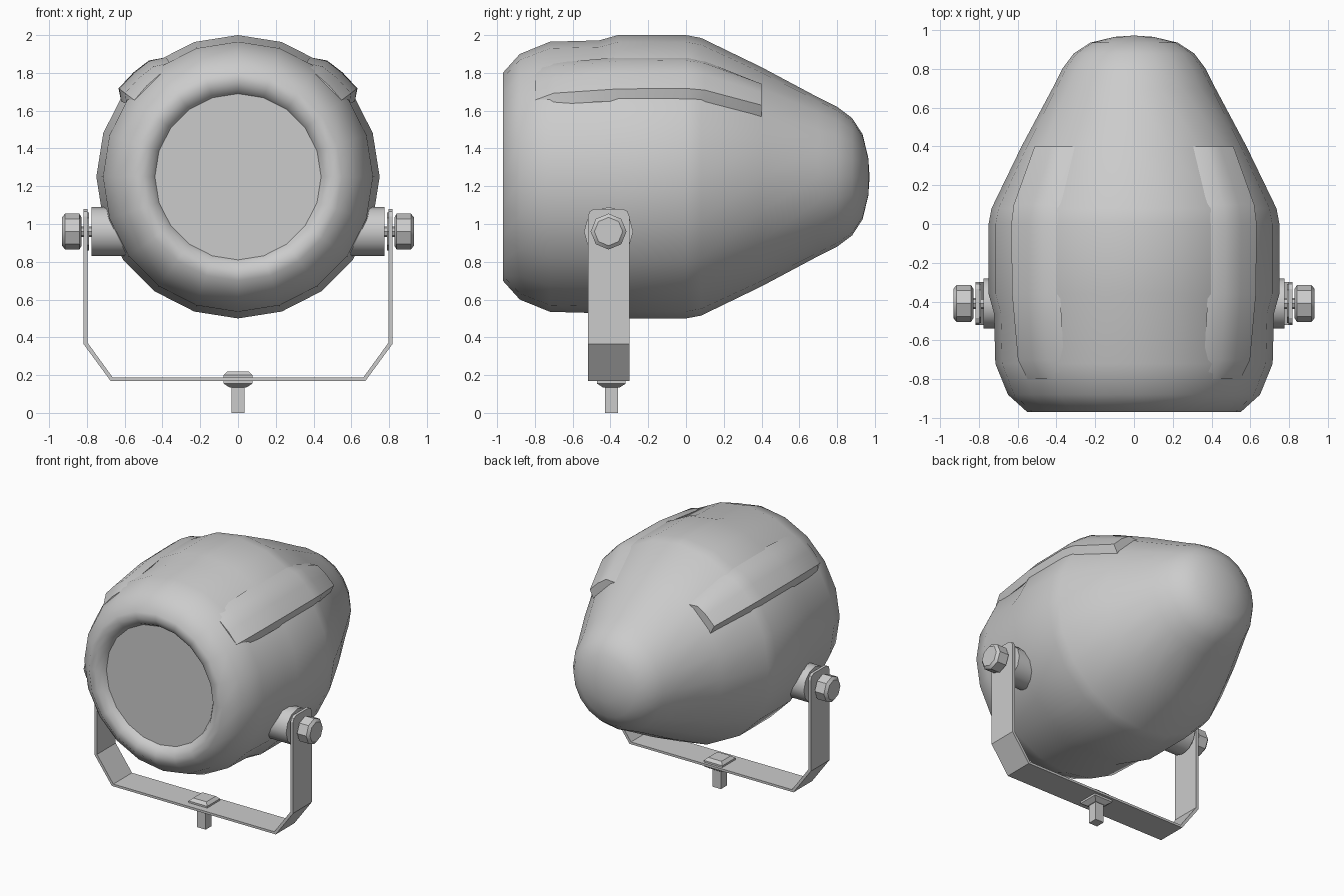
import bpy, bmesh, math
from mathutils import Vector

if "Cube" in bpy.data.objects:
    bpy.data.objects.remove(bpy.data.objects["Cube"], do_unlink=True)

grey = bpy.data.materials.new("light grey metal")
grey.use_nodes = True
grey.diffuse_color = (0.6, 0.6, 0.6, 1)
grey.node_tree.nodes["Principled BSDF"].inputs["Base Color"].default_value = (0.6, 0.6, 0.6, 1)

AXIS_Z = 1.25            # height of the lamp axis
PY, PZ = -0.41, 0.96     # pivot position


def finish(name, bm, smooth=None):
    bmesh.ops.recalc_face_normals(bm, faces=bm.faces)
    me = bpy.data.meshes.new(name)
    bm.to_mesh(me)
    bm.free()
    ob = bpy.data.objects.new(name, me)
    bpy.context.collection.objects.link(ob)
    me.materials.append(grey)
    if smooth:
        bpy.ops.object.select_all(action='DESELECT')
        ob.select_set(True)
        bpy.context.view_layer.objects.active = ob
        bpy.ops.object.shade_smooth_by_angle(angle=math.radians(smooth))
    return ob


def loft(bm, rings, caps=True):
    """Skin a list of closed rings of points."""
    vs = [[bm.verts.new(p) for p in ring] for ring in rings]
    n = len(vs[0])
    for a, b in zip(vs, vs[1:]):
        for i in range(n):
            j = (i + 1) % n
            bm.faces.new((a[i], a[j], b[j], b[i]))
    if caps:
        bm.faces.new(vs[0])
        bm.faces.new(vs[-1])


def ring(centre, u, v, r, n, turn=0):
    c, u, v = Vector(centre), Vector(u), Vector(v)
    return [c + r * (math.cos(t) * u + math.sin(t) * v)
            for t in (2 * math.pi * i / n + turn for i in range(n))]


X, Y, Z = (1, 0, 0), (0, 1, 0), (0, 0, 1)

# Housing: turned profile (y, radius) from the lip to the rounded back
profile = [(-0.92, 0.44), (-0.95, 0.46), (-0.97, 0.50), (-0.97, 0.55), (-0.88, 0.65),
           (-0.72, 0.715), (-0.46, 0.722), (-0.36, 0.75), (0, 0.75), (0.08, 0.735),
           (0.4, 0.58), (0.7, 0.42), (0.8, 0.37), (0.88, 0.31), (0.935, 0.225), (0.965, 0.1)]
bm = bmesh.new()
loft(bm, [ring((0, y, AXIS_Z), X, Z, r, 20) for y, r in profile], caps=False)
tail = [v for v in bm.verts if v.co.y > 0.96]
tip = bm.verts.new((0, 0.972, AXIS_Z))
edges = [e for e in bm.edges if all(v in tail for v in e.verts)]
for e in edges:
    bm.faces.new((*e.verts, tip))
finish("housing", bm, 60)

# Flat lens set just inside the lip
bm = bmesh.new()
bm.faces.new([bm.verts.new(p) for p in ring((0, -0.92, AXIS_Z), X, Z, 0.44, 20)])
lens = finish("lens", bm)


def housing_radius(y):
    for (y0, r0), (y1, r1) in zip(profile[3:], profile[4:]):
        if y0 <= y <= y1:
            return r0 + (r1 - r0) * (y - y0) / (y1 - y0)


# Raised shoulder ridges along the upper sides, with an abrupt rear end
for side, name in ((1, "left_ridge"), (-1, "right_ridge")):
    bm = bmesh.new()
    rings = []
    for y, lift in ((-0.8, 0.0), (-0.7, 0.025), (-0.36, 0.028), (0, 0.032), (0.1, 0.04), (0.4, 0.05)):
        r = housing_radius(y)
        section = ((31, -0.012), (37.5, lift * 0.8), (45, lift), (53.5, lift * 1.15),
                   (57, -0.012), (45, -0.06))
        rings.append([(side * (r + d) * math.sin(math.radians(a)), y,
                       AXIS_Z + (r + d) * math.cos(math.radians(a))) for a, d in section])
    loft(bm, rings)
    finish(name, bm, 35)

# Pivot bosses, axles and clamp knobs on both sides
for side, word in ((1, "left"), (-1, "right")):
    parts = {"boss": ([(0.58, 0.13), (0.775, 0.13)], 12),
             "axle": ([(0.76, 0.028), (0.85, 0.028)], 8),
             "washer": ([(0.79, 0.1), (0.803, 0.1)], 8),
             "knob": ([(0.828, 0.075), (0.84, 0.095), (0.915, 0.095), (0.932, 0.075)], 8)}
    for part, (steps, n) in parts.items():
        bm = bmesh.new()
        loft(bm, [ring((side * x, PY, PZ), Y, Z, r, n) for x, r in steps])
        finish(f"{word}_{part}", bm, 40)

# Yoke bracket: bent strip with clipped upper corners
half = [(0.675, 0.17, 0.663, 0.187, 0.11), (0.818, 0.365, 0.797, 0.372, 0.11),
        (0.818, 1.04, 0.797, 1.04, 0.11), (0.818, 1.067, 0.797, 1.067, 0.1),
        (0.818, 1.08, 0.797, 1.08, 0.075)]
path = [(-a, b, -c, d, w) for a, b, c, d, w in reversed(half)] + half
bm = bmesh.new()
loft(bm, [[(xo, PY - w, zo), (xo, PY + w, zo), (xi, PY + w, zi), (xi, PY - w, zi)]
          for xo, zo, xi, zi, w in path])
finish("yoke_bracket", bm)

# Square mounting bolt with a bevelled head
for name, steps in (("bolt_shank", [(0, 0.035), (0.15, 0.035)]),
                    ("bolt_head", [(0.135, 0.045), (0.155, 0.076), (0.2, 0.076), (0.22, 0.055)])):
    bm = bmesh.new()
    loft(bm, [ring((0, PY + 0.015, z), X, Y, h * math.sqrt(2), 4, math.pi / 4) for z, h in steps])
    finish(name, bm)
